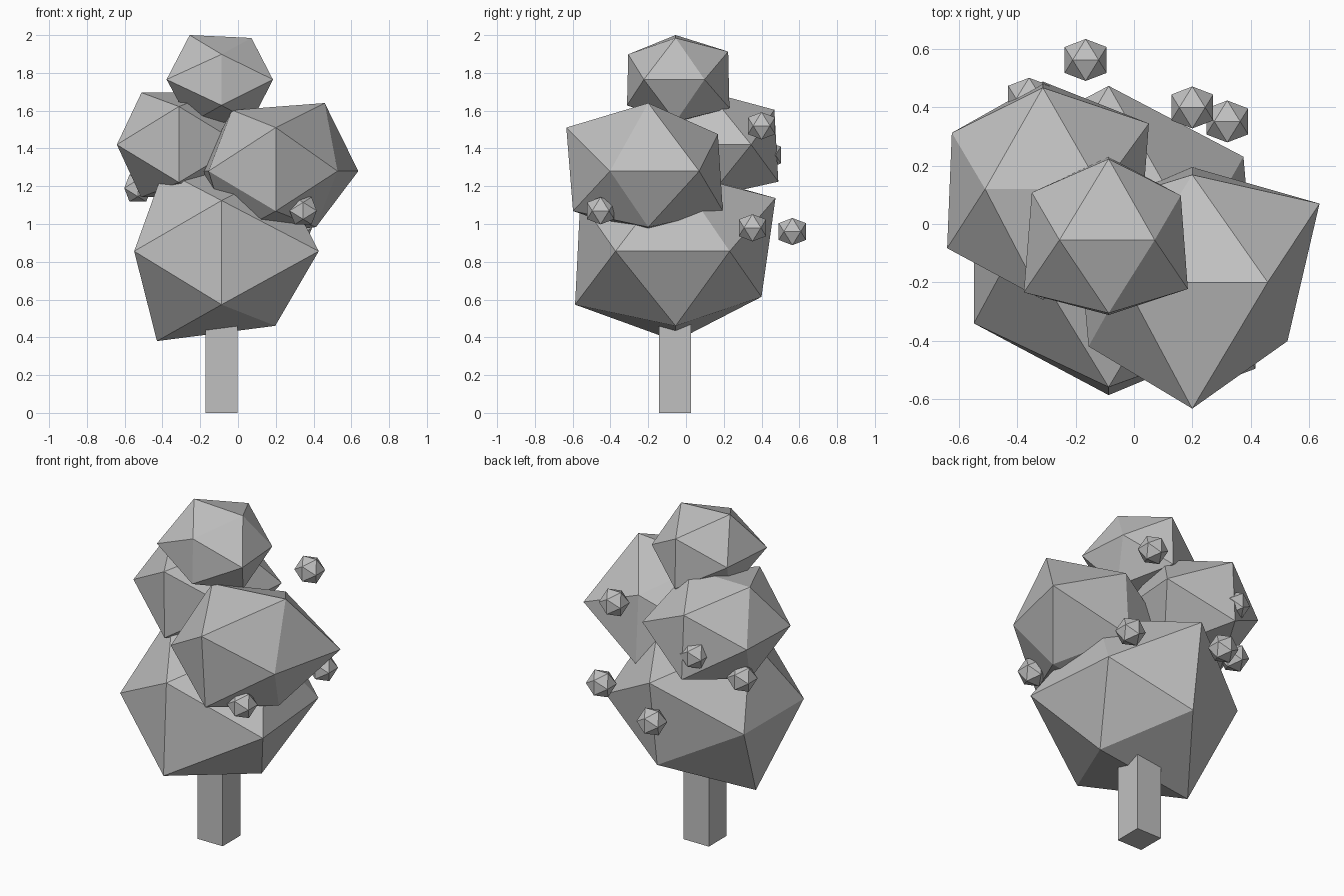
import bpy, bmesh

if "Cube" in bpy.data.objects:
    bpy.data.objects.remove(bpy.data.objects["Cube"])

T = 1.618  # golden ratio

def material(name, value):
    m = bpy.data.materials.new(name)
    m.diffuse_color = (value, value, value, 1)
    m.use_nodes = True
    m.node_tree.nodes["Principled BSDF"].inputs["Base Color"].default_value = m.diffuse_color
    return m

GREY = material("light grey", 0.53)

def link(name, bm):
    me = bpy.data.meshes.new(name)
    bm.to_mesh(me)
    bm.free()
    me.materials.append(GREY)
    ob = bpy.data.objects.new(name, me)
    bpy.context.collection.objects.link(ob)
    return ob

def icosahedron(name, centre, sizes, squash=1.0):
    """12-corner ball; each corner is pushed in or out by its own size."""
    signs = [(-1, -1), (-1, 1), (1, -1), (1, 1)]
    corners = ([(a, 0, b * T) for a, b in signs]        # x sign, z sign
               + [(0, a * T, b) for a, b in signs]      # y sign, z sign
               + [(a * T, b, 0) for a, b in signs])     # x sign, y sign
    bm = bmesh.new()
    for (x, y, z), s in zip(corners, sizes):
        bm.verts.new((centre[0] + x * s, centre[1] + y * s, centre[2] + z * s * squash))
    bmesh.ops.convex_hull(bm, input=bm.verts[:])
    bmesh.ops.recalc_face_normals(bm, faces=bm.faces[:])
    return link(name, bm)

# Trunk: a plain square post running up into the lowest leaf clump
bm = bmesh.new()
bmesh.ops.create_cube(bm, size=1)
for v in bm.verts:
    v.co = (-0.087 + v.co.x * 0.168, -0.058 + v.co.y * 0.168, (v.co.z + 0.5) * 0.6)
link("trunk", bm)

# Leaf clumps: uneven, slightly flattened icosahedra
clumps = {
    "leaves_bottom": ((-0.087, -0.055, 0.856),
                      [.342, .308, .284, .300, .329, .312, .281, .327, .286, .285, .318, .286]),
    "leaves_left": ((-0.313, 0.12, 1.42),
                    [.200, .198, .200, .200, .232, .235, .228, .215, .203, .193, .205, .225]),
    "leaves_right": ((0.20, -0.20, 1.28),
                     [.250, .232, .213, .259, .246, .268, .244, .228, .220, .246, .202, .270]),
    "leaves_top": ((-0.087, -0.055, 1.765),
                   [.166, .169, .160, .158, .159, .155, .176, .172, .180, .163, .168, .153]),
}
for name, (centre, sizes) in clumps.items():
    icosahedron(name, centre, sizes, 0.86)

# Fruit: small regular icosahedra around the crown
fruit = [(.345, -.452, 1.07), (.32, .352, .98), (-.166, .563, .96),
         (.20, .40, 1.52), (-.36, .43, 1.365), (-.53, .22, 1.19)]
for i, centre in enumerate(fruit):
    icosahedron(f"fruit_{i + 1}", centre, [0.0445] * 12)
